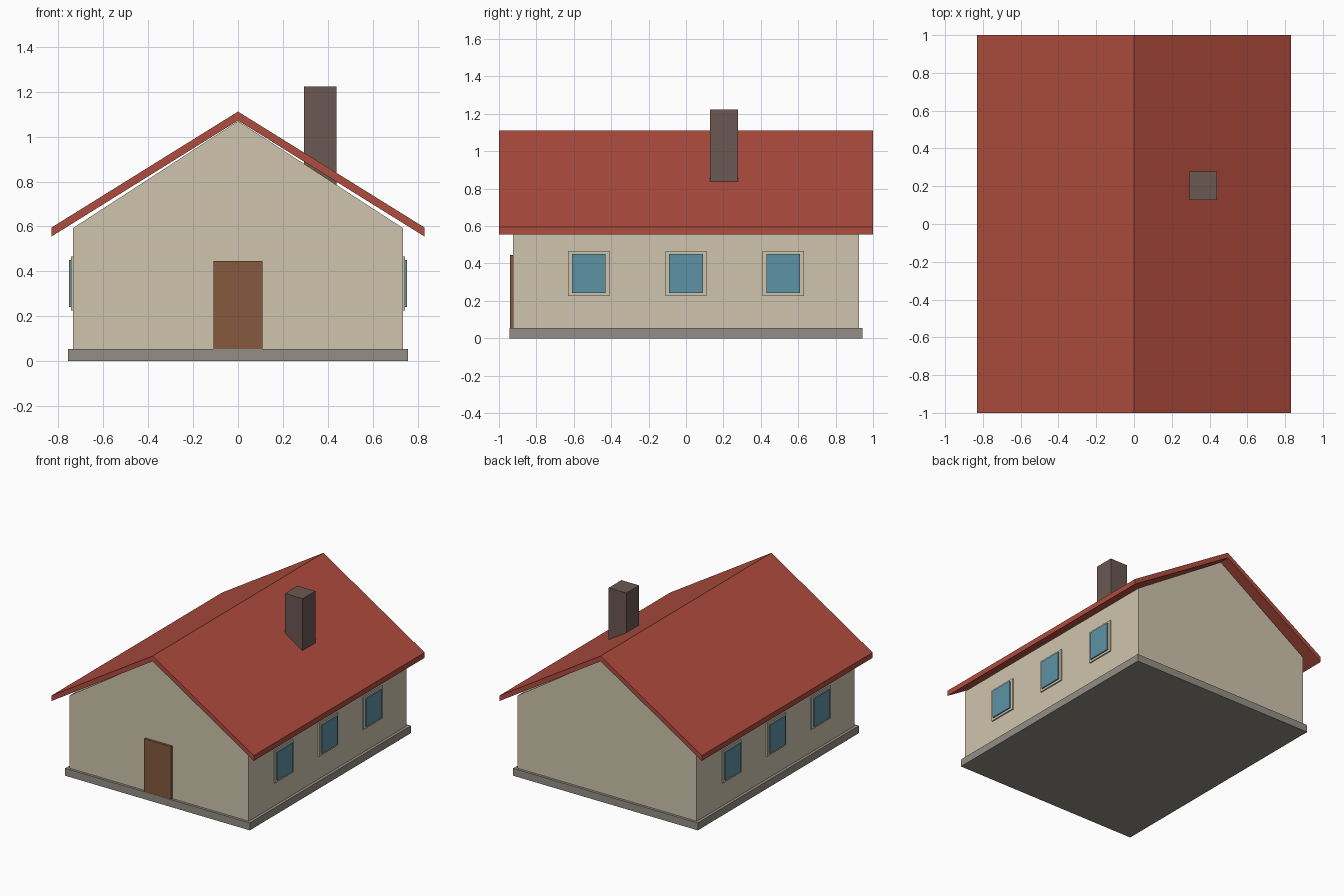
import bpy

cube = bpy.data.objects.get("Cube")
if cube:
    bpy.data.objects.remove(cube, do_unlink=True)


def material(name, rgb):
    """Flat material from 0-255 display values, stored as linear."""
    color = [((c / 255 + 0.055) / 1.055) ** 2.4 for c in rgb] + [1]
    m = bpy.data.materials.new(name)
    m.use_nodes = True
    m.diffuse_color = color
    m.node_tree.nodes["Principled BSDF"].inputs["Base Color"].default_value = color
    return m


WALL = material("cream plaster", (207, 197, 173))
ROOF = material("red roof tile", (175, 76, 61))
STONE = material("grey stone", (148, 142, 134))
BRICK = material("dark brown brick", (108, 88, 82))
WOOD = material("brown wood", (134, 90, 62))
GLASS = material("blue glass", (93, 146, 166))


def prism(name, profile, y0, y1, mat):
    """Extrude a counter-clockwise x-z profile along y."""
    n = len(profile)
    verts = [(x, y, z) for y in (y0, y1) for x, z in profile]
    faces = [tuple(range(n)), tuple(reversed(range(n, 2 * n)))]
    faces += [(i, i + n, (i + 1) % n + n, (i + 1) % n) for i in range(n)]
    mesh = bpy.data.meshes.new(name)
    mesh.from_pydata(verts, [], faces)
    mesh.materials.append(mat)
    obj = bpy.data.objects.new(name, mesh)
    bpy.context.collection.objects.link(obj)
    return obj


def box(name, x, y, z, mat):
    """Box from (min, max) pairs."""
    return prism(name, [(x[0], z[0]), (x[1], z[0]), (x[1], z[1]), (x[0], z[1])], *y, mat)


# Base slab and gabled body
box("foundation", (-0.757, 0.757), (-0.943, 0.943), (0, 0.055), STONE)
prism("walls", [(-0.735, 0.055), (0.735, 0.055), (0.735, 0.593),
                (0, 1.07), (-0.735, 0.593)], -0.924, 0.924, WALL)

# Roof: one folded slab with vertical eave ends
prism("roof", [(-0.83, 0.556), (0, 1.072), (0.83, 0.556),
               (0.83, 0.596), (0, 1.112), (-0.83, 0.596)], -1, 1, ROOF)

# Chimney, running down through the right-hand slope
box("chimney", (0.295, 0.44), (0.128, 0.277), (0.76, 1.223), BRICK)

# Front door
box("door", (-0.11, 0.11), (-0.941, -0.924), (0.055, 0.446), WOOD)

# Three windows on each long wall
for side, sign in (("left", 1), ("right", -1)):
    for i in range(3):
        y = (i - 1) * 0.52
        for part, inner, outer, w, h, mat in (
                ("frame", 0.735, 0.744, 0.11, 0.121, WALL),
                ("glass", 0.744, 0.753, 0.09, 0.105, GLASS)):
            box(f"{side}_window_{part}_{i + 1}", sorted((sign * inner, sign * outer)),
                (y - w, y + w), (0.346 - h, 0.346 + h), mat)
